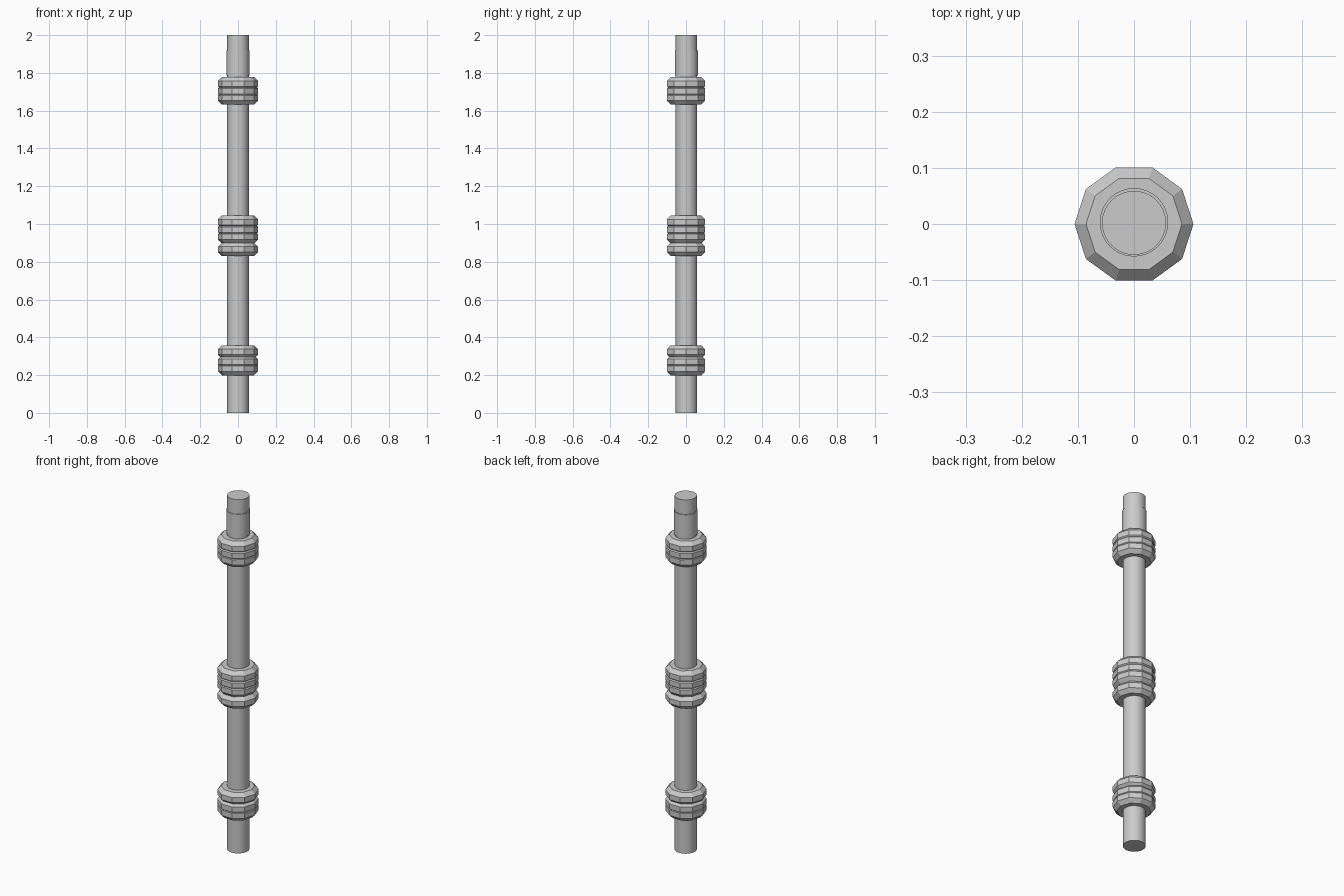
import bpy, bmesh, math

if "Cube" in bpy.data.objects:
    bpy.data.objects.remove(bpy.data.objects["Cube"])


def cylinder(name, radius, z0, z1, y=0.0, sides=32):
    """Smooth round bar standing between z0 and z1."""
    bpy.ops.mesh.primitive_cylinder_add(vertices=sides, radius=radius, depth=z1 - z0,
                                        location=(0, y, (z0 + z1) / 2))
    ob = bpy.context.object
    ob.name = name
    bpy.ops.object.shade_smooth_by_angle(angle=math.radians(30))
    return ob


def ring(name, z, major=0.071, minor=0.035, sides=10, section=8):
    """Low-poly torus with a flat-sided octagonal section."""
    bm = bmesh.new()
    r = minor / math.cos(math.pi / section)
    grid = []
    for i in range(sides):
        a = 2 * math.pi * i / sides
        loop = []
        for j in range(section):
            b = 2 * math.pi * (j + 0.5) / section
            d = major + r * math.cos(b)
            loop.append(bm.verts.new((d * math.cos(a), d * math.sin(a), r * math.sin(b))))
        grid.append(loop)
    for i in range(sides):
        p, q = grid[i], grid[(i + 1) % sides]
        for j in range(section):
            k = (j + 1) % section
            bm.faces.new((p[j], q[j], q[k], p[k]))
    bmesh.ops.recalc_face_normals(bm, faces=bm.faces)
    me = bpy.data.meshes.new(name)
    bm.to_mesh(me)
    bm.free()
    ob = bpy.data.objects.new(name, me)
    ob.location.z = z
    bpy.context.collection.objects.link(ob)
    return ob


# Main shaft and the slightly wider sleeve near its top
cylinder("pole", 0.057, 0.0, 2.0, y=0.002)
cylinder("top_sleeve", 0.061, 1.787, 1.918, y=0.003)

# Three stacks of overlapping grip rings
stacks = {
    "lower_ring": (0.234, 0.27, 0.323),
    "middle_ring": (0.866, 0.932, 0.97, 1.01),
    "upper_ring": (1.667, 1.703, 1.743),
}
for name, heights in stacks.items():
    for n, z in enumerate(heights, 1):
        ring(f"{name}_{n}", z)
